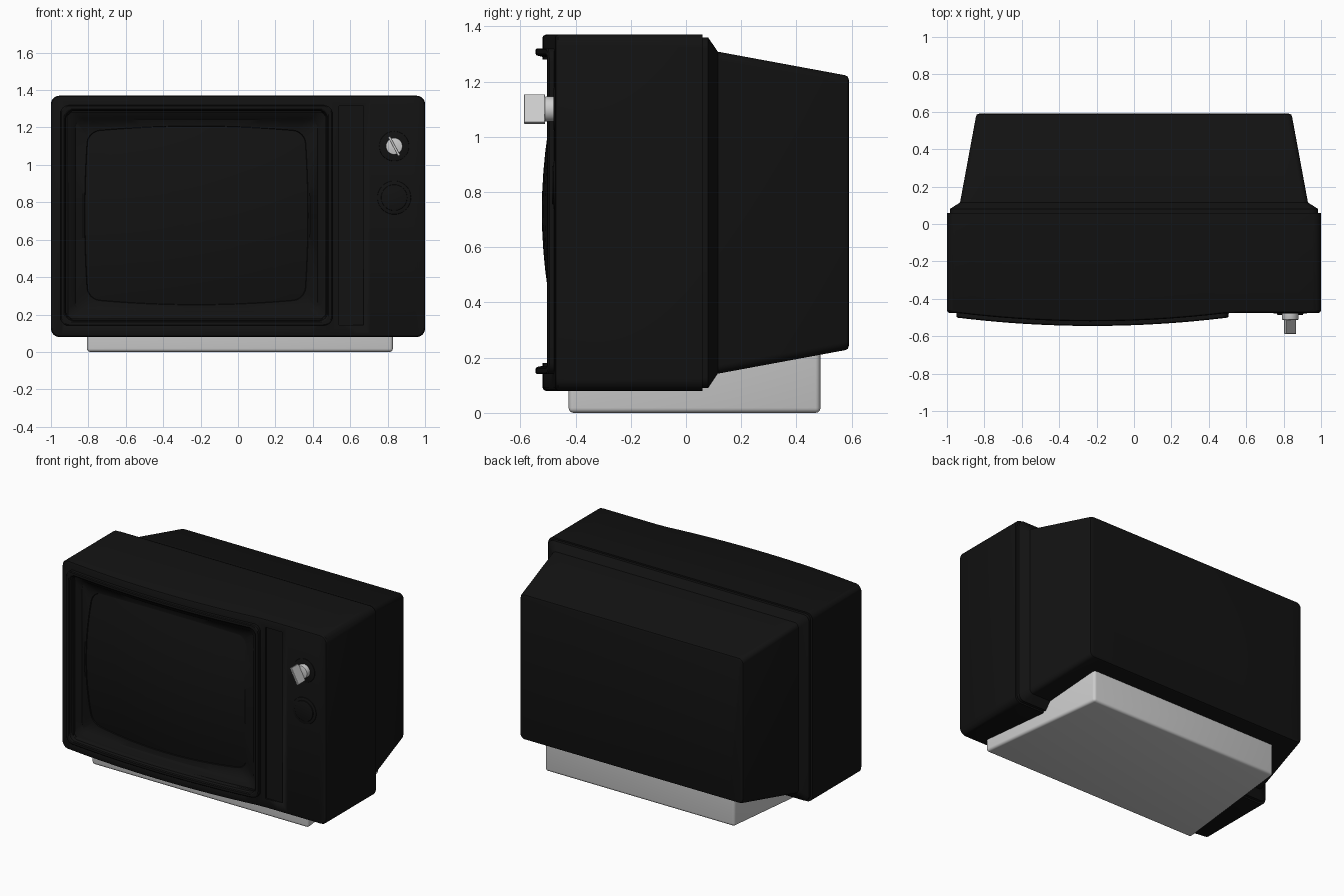
import bpy, bmesh, math
from mathutils import Matrix, Vector

if "Cube" in bpy.data.objects:
    bpy.data.objects.remove(bpy.data.objects["Cube"])

black = bpy.data.materials.new("black_plastic")
black.diffuse_color = (0.006, 0.006, 0.006, 1)
black.use_nodes = True
black.node_tree.nodes["Principled BSDF"].inputs["Base Color"].default_value = black.diffuse_color


def finish(bm, name, mat=None, angle=30):
    bmesh.ops.recalc_face_normals(bm, faces=bm.faces)
    me = bpy.data.meshes.new(name)
    bm.to_mesh(me)
    bm.free()
    ob = bpy.data.objects.new(name, me)
    bpy.context.collection.objects.link(ob)
    if mat:
        me.materials.append(mat)
    bpy.ops.object.select_all(action='DESELECT')
    ob.select_set(True)
    bpy.context.view_layer.objects.active = ob
    bpy.ops.object.shade_smooth_by_angle(angle=math.radians(angle))
    return ob


def ring(cx, cz, hx, hz, r, nx=24, nz=1, kx=0, kz=0, seg=6):
    """Rounded rectangle in x-z; kx, kz bow the sides outwards."""
    pts = []
    corners = [(-1, -1, 180), (1, -1, 270), (1, 1, 0), (-1, 1, 90)]
    for i, (sx, sz, a0) in enumerate(corners):
        for k in range(seg + 1):
            a = math.radians(a0 + 90 * k / seg)
            pts.append((sx * (hx - r) + r * math.cos(a), sz * (hz - r) + r * math.sin(a)))
        tx, tz, _ = corners[(i + 1) % 4]
        p, q = pts[-1], (tx * (hx - r) if i % 2 == 0 else tx * hx,
                         tz * hz if i % 2 == 0 else tz * (hz - r))
        n = nx if i % 2 == 0 else nz
        pts += [(p[0] + (q[0] - p[0]) * k / n, p[1] + (q[1] - p[1]) * k / n) for k in range(1, n)]
    return [(cx + x * (1 + kx * (1 - (z / hz) ** 2)), cz + z * (1 + kz * (1 - (x / hx) ** 2)))
            for x, z in pts]


def loft(bm, rings):
    rows = [[bm.verts.new(p) for p in r] for r in rings]
    for a, b in zip(rows, rows[1:]):
        for i in range(len(a)):
            j = (i + 1) % len(a)
            bm.faces.new((a[i], a[j], b[j], b[i]))
    return rows


def front_y(x):
    """Plan curve of the cabinet front, bowed in front of the screen."""
    return -0.475 - 0.045 * max(0, 1 - ((x + 0.2225) / 0.7275) ** 2)


def dome_y(x, z):
    return -0.522 + 0.055 * ((x + 0.2225) / 0.595) ** 2 + 0.06 * ((z - 0.73) / 0.475) ** 2


def box(name, lo, hi):
    bm = bmesh.new()
    lo, hi = Vector(lo), Vector(hi)
    bmesh.ops.create_cube(bm, size=1, matrix=Matrix.Translation((lo + hi) / 2) @ Matrix.Diagonal((*(hi - lo), 1)))
    return finish(bm, name)


def disc(name, x, z, r, y0, y1, mat=None, bevel=0.004):
    bm = bmesh.new()
    bmesh.ops.create_cone(bm, cap_ends=True, segments=40, radius1=r, radius2=r, depth=abs(y1 - y0),
                          matrix=Matrix.Translation((x, (y0 + y1) / 2, z)) @ Matrix.Rotation(math.pi / 2, 4, 'X'))
    rim = [e for e in bm.edges if all(abs(v.co.y - y1) < 1e-4 for v in e.verts)]
    bmesh.ops.bevel(bm, geom=rim, offset=bevel, segments=2, affect='EDGES', profile=0.5)
    return finish(bm, name, mat)


# Cabinet: front shell, step and tapered back
CZ = 0.725
bm = bmesh.new()
rings = []
for inset, dy in ((0.012, 0), (0.004, 0.004), (0, 0.012)):
    rings.append([(x, front_y(x) + dy, z) for x, z in ring(0, CZ, 1 - inset, 0.645 - inset, 0.045)])
for y, hx, hz, r in ((0.06, 1, 0.645, 0.045), (0.06, 0.985, 0.635, 0.04), (0.08, 0.985, 0.635, 0.04),
                     (0.115, 0.93, 0.583, 0.03), (0.575, 0.845, 0.498, 0.03),
                     (0.586, 0.84, 0.493, 0.03), (0.59, 0.828, 0.481, 0.02)):
    rings.append([(x, y, z) for x, z in ring(0, CZ, hx, hz, r)])
rows = loft(bm, rings)
f, n = rows[0], len(rows[0])
for i in range(n // 2 - 1):
    bm.faces.new((f[i], f[i + 1], f[n - 2 - i], f[n - 1 - i]))
bm.faces.new(rows[-1])
cabinet = finish(bm, "cabinet", black)

# Recesses for the picture tube and the speaker strip
for name, lo, hi in (("tube_cutter", (-0.91, -0.8, 0.18), (0.465, -0.38, 1.28)),
                     ("strip_cutter", (0.54, -0.8, 0.145), (0.67, -0.465, 1.315))):
    cutter = box(name, lo, hi)
    cutter.hide_render = True
    mod = cabinet.modifiers.new(name, 'BOOLEAN')
    mod.operation = 'DIFFERENCE'
    mod.solver = 'EXACT'
    mod.object = cutter
    bpy.context.view_layer.objects.active = cabinet
    bpy.ops.object.modifier_apply(modifier=name)
    bpy.data.objects.remove(cutter)

# Raised screen frame running back to the tube edge
SX, SZ = -0.2225, 0.73
bm = bmesh.new()
rings = []
for inset, dy in ((0, 0.02), (0, -0.02), (0.005, -0.025), (0.02, -0.025), (0.026, -0.02),
                  (0.034, 0.015), (0.072, 0.035), (0.08, 0.045)):
    rings.append([(x, front_y(x) + dy, z) for x, z in
                  ring(SX, SZ, 0.7275 - inset, 0.59 - inset, 0.045, 24, 14)])


def tube(s, dy):
    return [(x, dome_y(x, z) + dy, z) for x, z in
            ring(SX, SZ, 0.575 * s, 0.445 * s, 0.06 * s, 24, 14, 0.03, 0.065)]


rings += [tube(1.025, -0.008), tube(1.01, -0.006), tube(1.0, 0.012)]
loft(bm, rings)
finish(bm, "screen_frame", black)

# Domed picture tube
bm = bmesh.new()
rows = loft(bm, [tube(s, 0) for s in (1.005, 0.9, 0.75, 0.6, 0.45, 0.3, 0.15, 0.05)])
bm.faces.new(rows[-1])
finish(bm, "picture_tube", black)

# Dials and the tuning knob
KX = 0.835
disc("upper_dial", KX, 1.10, 0.08, -0.46, -0.479, black)
disc("lower_dial", KX, 0.825, 0.09, -0.46, -0.479, black)
disc("lower_dial_cap", KX, 0.825, 0.07, -0.46, -0.486, black)
disc("knob_base", KX, 1.10, 0.045, -0.465, -0.512)
bm = bmesh.new()
bmesh.ops.create_cube(bm, size=1, matrix=Matrix.Translation((KX, -0.5485, 1.10))
                      @ Matrix.Rotation(math.radians(-28), 4, 'Y')
                      @ Matrix.Diagonal((0.014, 0.077, 0.116, 1)))
bmesh.ops.bevel(bm, geom=bm.edges[:], offset=0.002, segments=1, affect='EDGES')
finish(bm, "knob_grip")

# Stand: trapezoid plinth, narrower at the back
bm = bmesh.new()
plan = ((-0.81, -0.425, 0.14), (0.83, -0.425, 0.14), (0.725, 0.487, 0.24), (-0.705, 0.487, 0.24))
low = [bm.verts.new((x, y, 0)) for x, y, _ in plan]
top = [bm.verts.new(p) for p in plan]
bm.faces.new(low)
bm.faces.new(top)
for i in range(4):
    j = (i + 1) % 4
    bm.faces.new((low[i], low[j], top[j], top[i]))
edges = [e for e in bm.edges if not all(v in top for v in e.verts)]
bmesh.ops.bevel(bm, geom=edges, offset=0.018, segments=4, affect='EDGES', profile=0.5)
finish(bm, "stand", angle=40)
